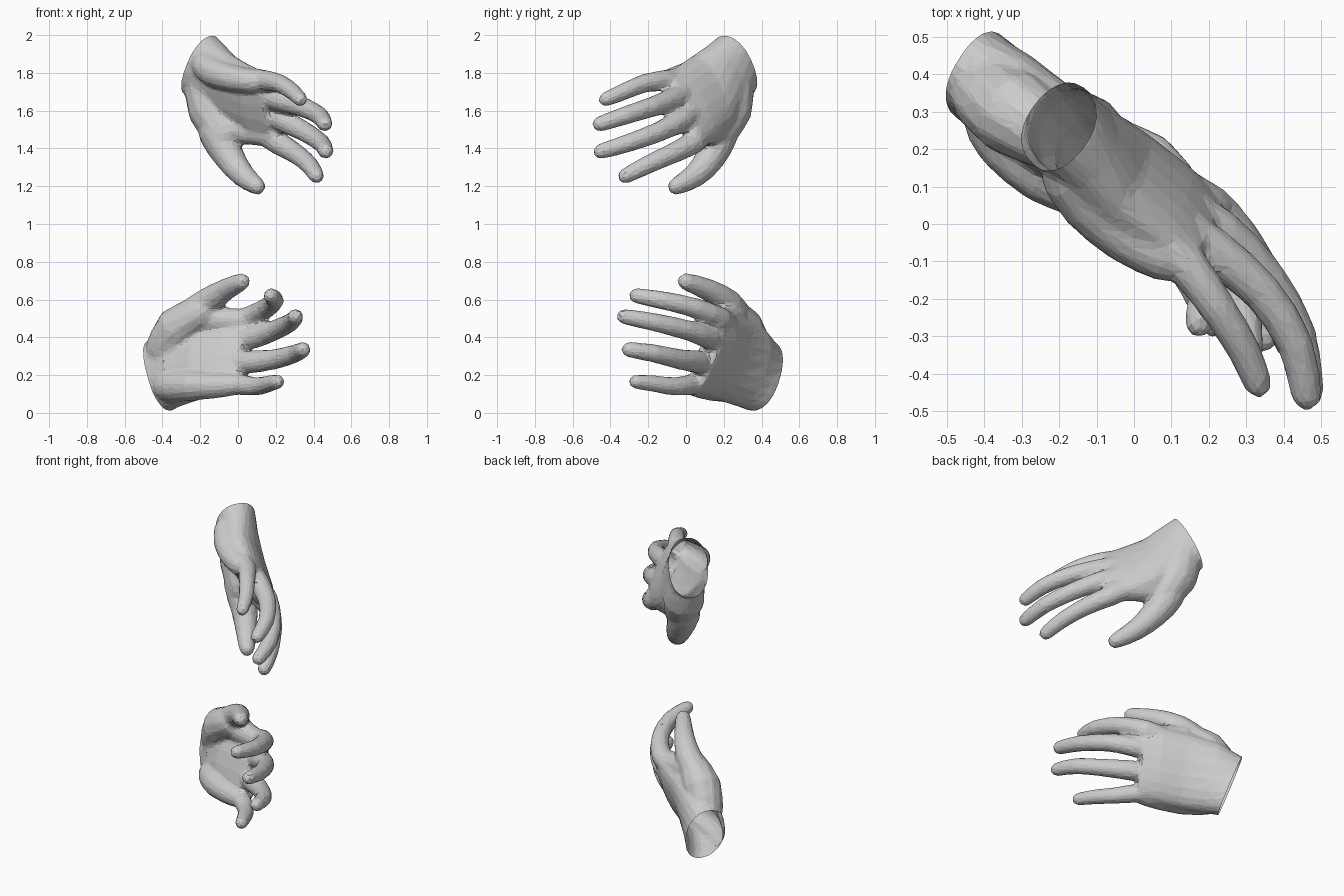
import bpy, bmesh, math
from mathutils import Vector as V

if "Cube" in bpy.data.objects:
    bpy.data.objects.remove(bpy.data.objects["Cube"])


def add_loft(bm, rings):
    """Add a closed solid through a list of equal-sized point rings."""
    rows = [[bm.verts.new(p) for p in r] for r in rings]
    n = len(rows[0])
    faces = [bm.faces.new(rows[0]), bm.faces.new(rows[-1])]
    for a, b in zip(rows, rows[1:]):
        for i in range(n):
            j = (i + 1) % n
            faces.append(bm.faces.new((a[i], a[j], b[j], b[i])))
    bmesh.ops.recalc_face_normals(bm, faces=faces)


def ring(c, u, v, a, b, n, power=1.0):
    """Superellipse ring around c with half sizes a, b along u, v."""
    out = []
    for i in range(n):
        t = 2 * math.pi * (i + 0.5) / n
        x, y = math.cos(t), math.sin(t)
        x = math.copysign(abs(x) ** power, x)
        y = math.copysign(abs(y) ** power, y)
        out.append(c + u * a * x + v * b * y)
    return out


def catmull(p, i, t):
    a, b, c, d = p[max(i - 1, 0)], p[i], p[i + 1], p[min(i + 2, len(p) - 1)]
    return 0.5 * (2 * b + (c - a) * t + (2 * a - 5 * b + 4 * c - d) * t * t
                  + (3 * b - a - 3 * c + d) * t ** 3)


def add_digit(bm, pts, radii, up, n=12):
    """Tapered tube along a curved path with rounded ends."""
    pts = [V(p) for p in pts]
    path, rad = [], []
    for i in range(len(pts) - 1):
        for t in (0, 0.5):
            path.append(catmull(pts, i, t))
            rad.append(radii[i] * (1 - t) + radii[i + 1] * t)
    path.append(pts[-1])
    rad.append(radii[-1])
    end, start = (path[-1] - path[-2]).normalized(), (path[0] - path[1]).normalized()
    r0, r1 = rad[0], rad[-1]
    for d, s in ((0.55, 0.83), (0.95, 0.42)):
        path.append(pts[-1] + end * r1 * d)
        rad.append(r1 * s)
        path.insert(0, pts[0] + start * r0 * d)
        rad.insert(0, r0 * s)
    rings = []
    for i, p in enumerate(path):
        ax = (path[min(i + 1, len(path) - 1)] - path[max(i - 1, 0)]).normalized()
        u = (up - ax * up.dot(ax)).normalized()
        rings.append(ring(p, u, ax.cross(u), rad[i], rad[i], n))
    add_loft(bm, rings)


def hand(name, palm, fingers, *tubes):
    """Palm, fingers, thumb and fleshy pads fused into one faceted skin."""
    axis = (V(palm[-1][0]) - V(palm[0][0])).normalized()
    bm = bmesh.new()
    rings = []
    for c, w, a, b in palm:
        w = V(w).normalized()
        rings.append(ring(V(c), w, w.cross(axis).normalized(), a, b, 20, 0.88))
    # extend past the wrist, trimmed off later
    rings.insert(0, [p - axis * 0.08 for p in rings[0]])
    add_loft(bm, rings)
    up = V(palm[-1][1]).normalized()
    core = V(palm[2][0])
    for pts, s in fingers:
        root = V(pts[0]).lerp(core + (V(pts[0]) - V(palm[-1][0])) * 0.75, 0.6)
        add_digit(bm, [root] + pts, [r * s for r in (0.052, 0.062, 0.054, 0.049, 0.042)], up)
    for tube in tubes:
        add_digit(bm, [p[:3] for p in tube], [p[3] for p in tube], up)
    me = bpy.data.meshes.new(name)
    bm.to_mesh(me)
    bm.free()
    ob = bpy.data.objects.new(name, me)
    bpy.context.collection.objects.link(ob)
    bpy.context.view_layer.objects.active = ob
    m = ob.modifiers.new("skin", 'REMESH')
    m.mode, m.voxel_size = 'VOXEL', 0.011
    m = ob.modifiers.new("soften", 'SMOOTH')
    m.factor, m.iterations = 0.5, 10
    m = ob.modifiers.new("facets", 'DECIMATE')
    m.ratio = 0.08
    for m in list(ob.modifiers):
        bpy.ops.object.modifier_apply(modifier=m.name)
    # trim to an open wrist
    w = V(palm[0][1]).normalized()
    bm = bmesh.new()
    bm.from_mesh(ob.data)
    bmesh.ops.bisect_plane(bm, geom=bm.verts[:] + bm.edges[:] + bm.faces[:],
                           plane_co=V(palm[0][0]), plane_no=(axis - w * axis.dot(w)).normalized(),
                           clear_inner=True)
    for f in bm.faces:
        f.smooth = False
    bm.to_mesh(ob.data)
    bm.free()


# upper hand, thumb pointing down: palm, fingers, thumb, thumb ball, web, heel
hand("upper_hand",
     [((-.20, .26, 1.84), (.33, -.36, .87), .18, .122),
      ((-.13, .20, 1.775), (.15, -.42, .88), .19, .115),
      ((-.03, .125, 1.69), (-.1, -.43, .89), .22, .1),
      ((.09, .04, 1.63), (-.16, -.4, .9), .225, .085),
      ((.18, -.03, 1.605), (-.18, -.4, .9), .21, .06)],
     [([(.21, .04, 1.43), (.31, -.08, 1.37), (.38, -.21, 1.31), (.415, -.32, 1.255)], 1.0),
      ([(.23, -.02, 1.55), (.35, -.14, 1.49), (.44, -.30, 1.43), (.465, -.45, 1.385)], 1.0),
      ([(.21, -.07, 1.66), (.34, -.18, 1.62), (.43, -.32, 1.575), (.46, -.455, 1.53)], 1.0),
      ([(.14, -.11, 1.76), (.22, -.22, 1.745), (.29, -.33, 1.70), (.33, -.425, 1.66)], .92)],
     [(-.13, .21, 1.64, .09), (-.11, .18, 1.48, .1), (-.04, .125, 1.345, .08),
      (.03, .045, 1.255, .064), (.1, -.05, 1.2, .047)],
     [(-.175, .25, 1.75, .115), (-.14, .225, 1.6, .125), (-.08, .165, 1.48, .1)],
     [(-.06, .16, 1.51, .085), (.08, .11, 1.485, .068), (.2, .04, 1.465, .06)],
     [(-.17, .13, 1.84, .08), (-.12, .055, 1.80, .08), (-.02, -.035, 1.77, .072), (.08, -.09, 1.755, .065)])

# lower hand, thumb pointing up
hand("lower_hand",
     [((-.415, .395, .195), (-.25, .25, .93), .198, .125),
      ((-.33, .33, .245), (-.02, .3, .95), .22, .118),
      ((-.20, .235, .285), (.1, .35, .93), .23, .1),
      ((-.06, .165, .305), (.12, .35, .93), .23, .085),
      ((.04, .11, .315), (.12, .35, .93), .215, .06)],
     [([(.05, .18, .50), (.15, .05, .555), (.195, -.12, .595), (.175, -.26, .62)], 1.0),
      ([(.08, .12, .40), (.20, .0, .44), (.28, -.17, .48), (.305, -.325, .51)], 1.0),
      ([(.07, .06, .27), (.20, -.04, .285), (.305, -.17, .315), (.345, -.3, .335)], 1.0),
      ([(.0, .035, .15), (.10, -.06, .14), (.165, -.17, .155), (.21, -.265, .165)], .92)],
     [(-.31, .29, .38, .08), (-.27, .27, .49, .09), (-.17, .22, .58, .078),
      (-.07, .12, .65, .06), (.02, .0, .695, .046)],
     [(-.39, .35, .33, .105), (-.32, .295, .45, .118), (-.2, .22, .53, .09)],
     [(-.18, .24, .5, .085), (-.05, .2, .49, .068), (.06, .17, .49, .058)],
     [(-.37, .27, .14, .085), (-.33, .21, .14, .085), (-.24, .135, .145, .082), (-.13, .08, .145, .07), (-.03, .04, .15, .06)])
